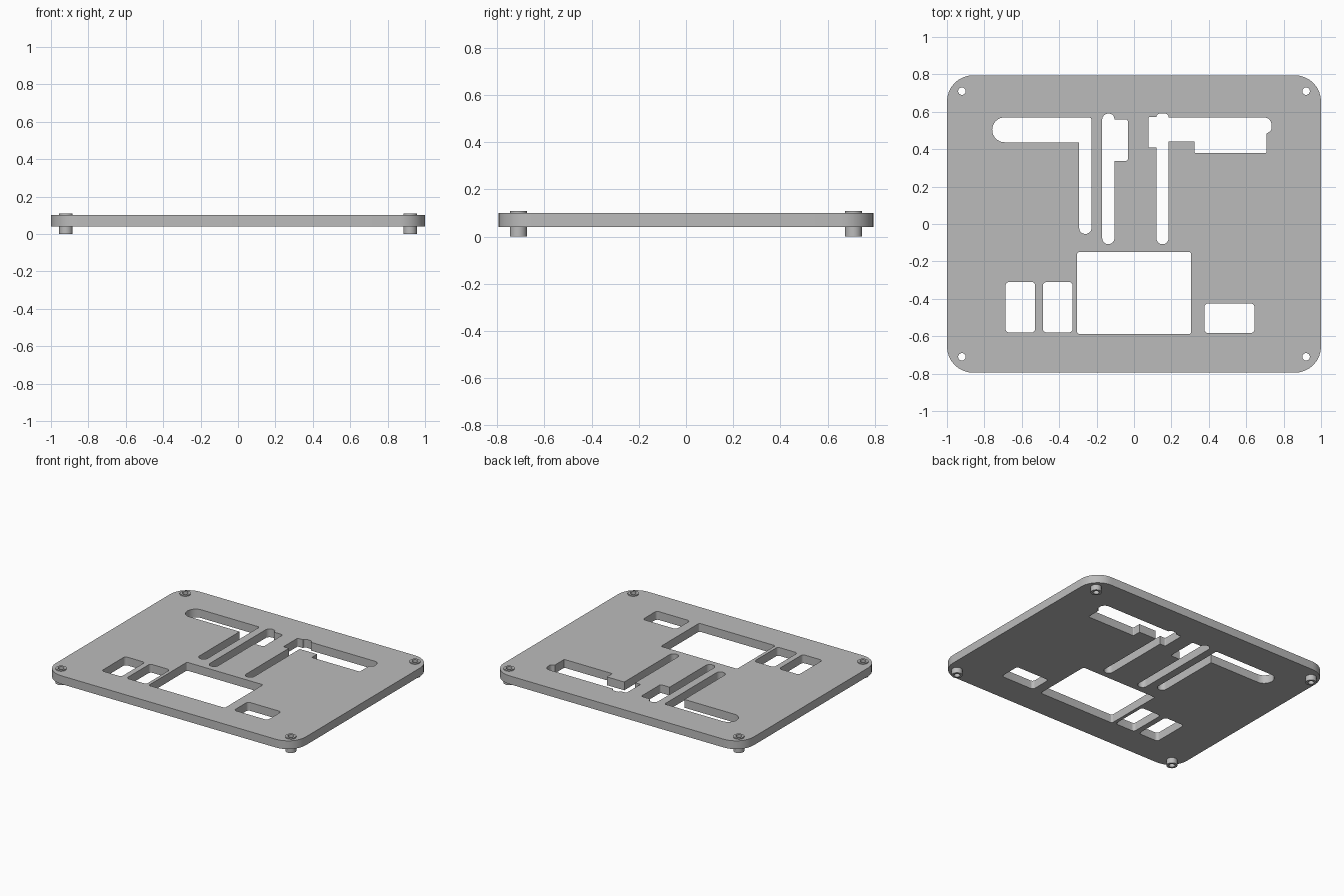
import bpy, bmesh, math
from mathutils import Vector

if "Cube" in bpy.data.objects:
    bpy.data.objects.remove(bpy.data.objects["Cube"], do_unlink=True)

grey = bpy.data.materials.new("plain grey")
grey.use_nodes = True
colour = (0.5, 0.5, 0.5, 1)
grey.diffuse_color = colour
grey.node_tree.nodes["Principled BSDF"].inputs["Base Color"].default_value = colour

PLATE_LOW, PLATE_HIGH = 0.04, 0.10
POST_X, POST_Y, POST_R, BORE_R = 0.92, 0.71, 0.036, 0.02


def rounded(corners, steps=8):
    """Outline from (x, y, radius) corners, each replaced by a tangent arc."""
    out = []
    for i, (x, y, r) in enumerate(corners):
        p = Vector((x, y))
        if r == 0:
            out.append(p)
            continue
        a = (Vector(corners[i - 1][:2]) - p).normalized()
        b = (Vector(corners[(i + 1) % len(corners)][:2]) - p).normalized()
        half = a.angle(b) / 2
        centre = p + (a + b).normalized() * (r / math.sin(half))
        start = p + a * (r / math.tan(half)) - centre
        end = p + b * (r / math.tan(half)) - centre
        sweep = start.angle_signed(end)
        for k in range(steps + 1):
            t = -sweep * k / steps
            c, s = math.cos(t), math.sin(t)
            out.append(centre + Vector((start.x * c - start.y * s, start.x * s + start.y * c)))
    return out


def rect(x0, x1, y0, y1, r):
    return rounded([(x0, y0, r), (x1, y0, r), (x1, y1, r), (x0, y1, r)])


def circle(x, y, r, n=32):
    return [Vector((x + r * math.cos(k * math.tau / n), y + r * math.sin(k * math.tau / n)))
            for k in range(n)]


def finish(obj, angle):
    obj.data.materials.clear()
    obj.data.materials.append(grey)
    bpy.ops.object.select_all(action='DESELECT')
    obj.select_set(True)
    bpy.context.view_layer.objects.active = obj
    bpy.ops.object.shade_smooth_by_angle(angle=math.radians(angle))


# Plate outline and rectangular windows
E, S = 0.032, 0.014
loops = [rect(-1, 1, -0.795, 0.795, 0.14),
         rect(-0.687, -0.528, -0.58, -0.31, 0.02),
         rect(-0.487, -0.328, -0.58, -0.31, 0.02),
         rect(-0.304, 0.306, -0.588, -0.15, 0.012),
         rect(0.376, 0.644, -0.583, -0.425, 0.02)]

# Left L-shaped slot
loops.append(rounded([(-0.758, 0.57, 0.066), (-0.758, 0.437, 0.066), (-0.293, 0.437, 0),
                      (-0.293, -0.053, E), (-0.227, -0.053, E), (-0.227, 0.57, S)]))

# Middle slot with a side pocket
loops.append(rounded([(-0.17, 0.59, E), (-0.17, -0.108, E), (-0.105, -0.108, E),
                      (-0.105, 0.337, 0), (-0.032, 0.337, S), (-0.032, 0.56, S),
                      (-0.105, 0.56, 0), (-0.105, 0.59, 0.028)]))

# Right slot with a stepped side arm
loops.append(rounded([(0.12, 0.59, 0.018), (0.12, 0.572, 0), (0.077, 0.572, 0.006),
                      (0.077, 0.41, 0.006), (0.12, 0.41, 0), (0.12, -0.108, E),
                      (0.185, -0.108, E), (0.185, 0.442, 0), (0.324, 0.442, 0),
                      (0.324, 0.38, 0.006), (0.709, 0.38, 0.006), (0.709, 0.484, 0),
                      (0.735, 0.5, 0.02), (0.735, 0.57, 0.04),
                      (0.185, 0.57, 0), (0.185, 0.59, 0.018)]))

# Holes that seat the posts
spots = [(sx * POST_X, sy * POST_Y) for sx in (-1, 1) for sy in (-1, 1)]
loops += [circle(x, y, 0.03) for x, y in spots]

# Filled and extruded plate
curve = bpy.data.curves.new("plate", 'CURVE')
curve.dimensions = '2D'
curve.fill_mode = 'BOTH'
curve.extrude = (PLATE_HIGH - PLATE_LOW) / 2
for pts in loops:
    spline = curve.splines.new('POLY')
    spline.points.add(len(pts) - 1)
    for sp, p in zip(spline.points, pts):
        sp.co = (p.x, p.y, 0, 1)
    spline.use_cyclic_u = True
plate = bpy.data.objects.new("plate", curve)
plate.location.z = (PLATE_HIGH + PLATE_LOW) / 2
bpy.context.collection.objects.link(plate)
bpy.ops.object.select_all(action='DESELECT')
plate.select_set(True)
bpy.context.view_layer.objects.active = plate
bpy.ops.object.convert(target='MESH')
plate = bpy.context.view_layer.objects.active
bm = bmesh.new()
bm.from_mesh(plate.data)
bmesh.ops.remove_doubles(bm, verts=bm.verts, dist=0.0002)
bmesh.ops.recalc_face_normals(bm, faces=bm.faces)
bm.to_mesh(plate.data)
bm.free()
finish(plate, 30)

# Hollow corner posts, standing proud above and below the plate
for x, y in spots:
    bm = bmesh.new()
    profile = [(BORE_R, 0), (POST_R, 0), (POST_R, 0.108), (BORE_R, 0.108)]
    rings = [[bm.verts.new((p.x, p.y, z)) for p in circle(0, 0, r)] for r, z in profile]
    for i, low in enumerate(rings):
        high = rings[(i + 1) % len(rings)]
        for k in range(len(low)):
            j = (k + 1) % len(low)
            bm.faces.new((low[k], low[j], high[j], high[k]))
    bmesh.ops.recalc_face_normals(bm, faces=bm.faces)
    name = ("back_" if y > 0 else "front_") + ("left" if x > 0 else "right") + "_post"
    mesh = bpy.data.meshes.new(name)
    bm.to_mesh(mesh)
    bm.free()
    post = bpy.data.objects.new(name, mesh)
    post.location = (x, y, 0)
    bpy.context.collection.objects.link(post)
    finish(post, 30)
